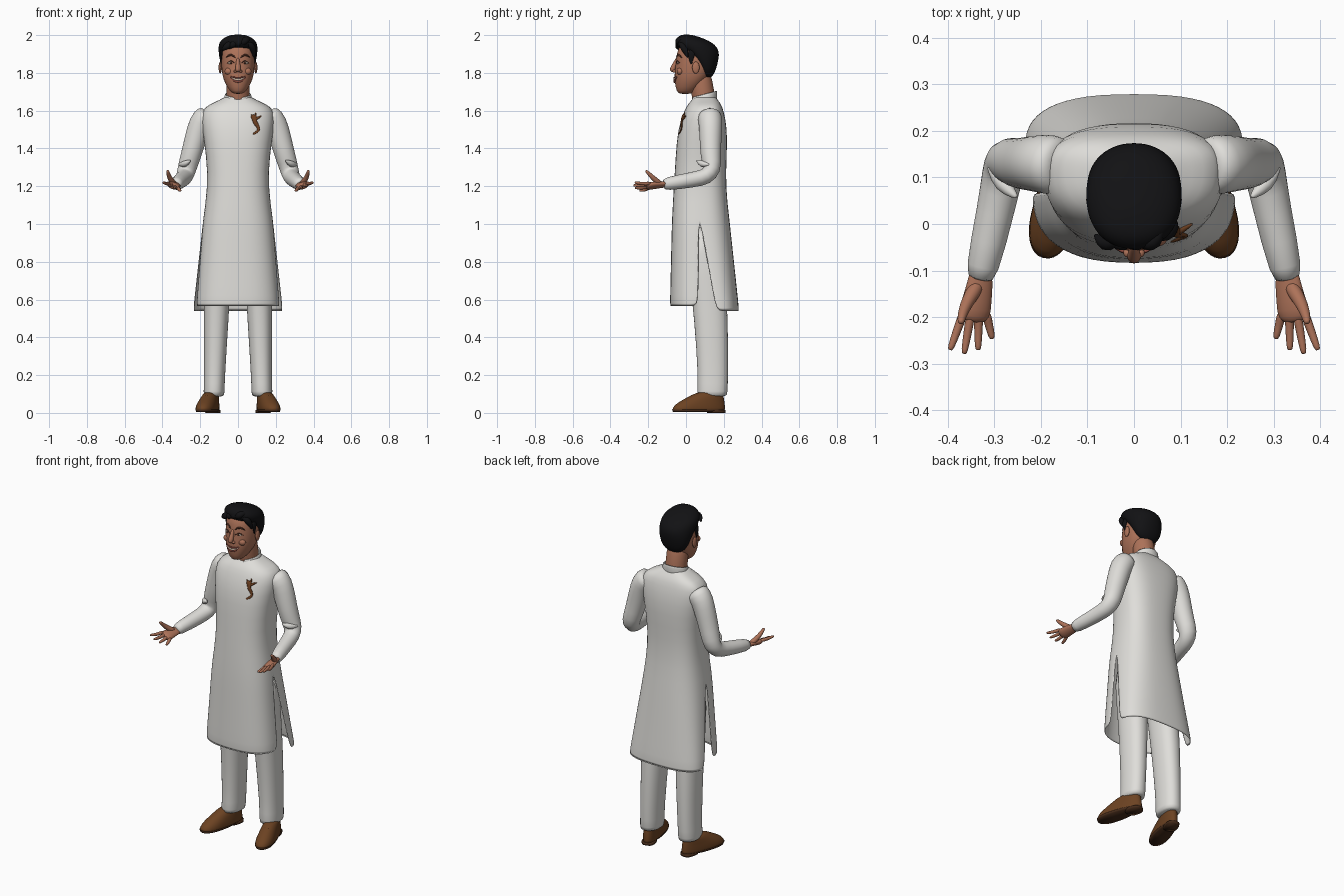
import bpy, bmesh
from math import sin, cos, pi, radians, copysign
from mathutils import Vector, Matrix
from mathutils.bvhtree import BVHTree

cube = bpy.data.objects.get("Cube")
if cube:
    bpy.data.objects.remove(cube, do_unlink=True)


def material(name, *rgb):
    mat = bpy.data.materials.new(name)
    mat.use_nodes = True
    mat.diffuse_color = (*rgb, 1)
    bsdf = next(node for node in mat.node_tree.nodes if node.type == 'BSDF_PRINCIPLED')
    bsdf.inputs["Base Color"].default_value = (*rgb, 1)
    bsdf.inputs["Roughness"].default_value = 0.8
    return mat


FABRIC = material("white fabric", .74, .73, .7)
SKIN = material("warm skin", .42, .17, .1)
HAIR = material("black hair", .006, .006, .007)
LEATHER = material("brown leather", .15, .055, .016)
SOLE = material("dark sole", .06, .024, .01)
BROW = material("brow brown", .07, .025, .015)
LIP = material("lip", .27, .07, .05)
TEETH = material("teeth", .6, .48, .38)
BROOCH = material("brooch bronze", .15, .05, .015)


def arc(section, start, end, count, power=1.0):
    """Part of a rounded section: height, half width, widest y, front y, back y."""
    z, width, middle, front, back = section
    points = []
    for i in range(count):
        angle = start + (end - start) * i / (count - 1)
        c, s = cos(angle), sin(angle)
        depth = back - middle if s > 0 else middle - front
        points.append(Vector((copysign(abs(c) ** power, c) * width,
                              middle + copysign(abs(s) ** power, s) * depth, z)))
    return points


def build(name, grids, mat, closed=True, levels=1, thickness=0):
    """Skin rows of points into one smooth object."""
    bm = bmesh.new()
    for rows in grids:
        verts = [[bm.verts.new(point) for point in row] for row in rows]
        count = len(verts[0])
        for low, high in zip(verts, verts[1:]):
            for i in range(count if closed else count - 1):
                j = (i + 1) % count
                bm.faces.new((low[i], low[j], high[j], high[i]))
        if closed:
            bm.faces.new(verts[0])
            bm.faces.new(verts[-1])
    bmesh.ops.remove_doubles(bm, verts=bm.verts, dist=.0002)
    bmesh.ops.recalc_face_normals(bm, faces=bm.faces)
    mesh = bpy.data.meshes.new(name)
    bm.to_mesh(mesh)
    bm.free()
    mesh.materials.append(mat)
    mesh.shade_smooth()
    ob = bpy.data.objects.new(name, mesh)
    bpy.context.collection.objects.link(ob)
    if thickness:
        solid = ob.modifiers.new("thickness", 'SOLIDIFY')
        solid.thickness, solid.offset = thickness, -1
    if levels:
        smooth = ob.modifiers.new("smooth", 'SUBSURF')
        smooth.levels = smooth.render_levels = levels
    return ob


def loft(name, sections, mat, count=24, power=1.0, place=Matrix(), levels=1):
    end = 2 * pi * (count - 1) / count
    rings = [[place @ point for point in arc(section, 0, end, count, power)] for section in sections]
    return build(name, [rings], mat, levels=levels)


def tube(name, points, start, end, mat, spindle=False, squash=1.0, up=(.2, .3, 1), tip=.6, count=12):
    """Tube tapering from start to end radius with rounded tips; squash thins it along up."""
    points = [Vector(point) for point in points]
    last = len(points) - 1
    side, rings = Vector(up), []
    for i, point in enumerate(points):
        along = (points[min(i + 1, last)] - points[max(i - 1, 0)]).normalized()
        side = (side - along * side.dot(along)).normalized()
        across = along.cross(side)
        t = i / last
        radius = start + (end - start) * t
        if spindle:
            radius *= 1 - .7 * (2 * t - 1) ** 2
        circle = [radius * (side * cos(2 * pi * k / count) * squash + across * sin(2 * pi * k / count))
                  for k in range(count)]
        ring = [point + offset for offset in circle]
        if i == 0:
            rings.append([point - along * radius * tip + offset / 2 for offset in circle])
        rings.append(ring)
        if i == last:
            rings.append([point + along * radius * tip + offset / 2 for offset in circle])
    return build(name, [rings], mat)


def blob(name, location, size, mat):
    steps = 8
    sections = []
    for k in range(steps + 1):
        radius = max(sin(pi * k / steps), .02)
        sections.append((-cos(pi * k / steps), radius, 0, -radius, radius))
    return loft(name, sections, mat, place=Matrix.LocRotScale(Vector(location), None, Vector(size)))


def front_of(ob):
    """Return a finder for points on the front of an object."""
    bpy.context.view_layer.update()
    tree = BVHTree.FromObject(ob, bpy.context.evaluated_depsgraph_get())

    def find(x, z, lift=0.0):
        hit = tree.ray_cast(Vector((x, -1, z)), Vector((0, 1, 0)))[0]
        return Vector((x, (hit.y if hit else 0) - lift, z))
    return find


def flare(top, hem, steps=4):
    """Sections running straight from one section down to another."""
    return [[a + (b - a) * k / steps for a, b in zip(top, hem)] for k in range(1, steps + 1)]


# Long tunic: shared upper body, then front and back panels parted by side slits
body = [(1.675, .066, .1, .045, .155), (1.655, .1, .11, .03, .17), (1.635, .15, .12, .01, .185),
        (1.6, .2, .12, -.01, .2), (1.5, .19, .1, -.045, .22), (1.36, .168, .08, -.055, .216),
        (1.2, .16, .08, -.065, .21), (1.03, .185, .07, -.075, .23)]
front_hem = (.56, .222, .066, -.086, 0)
back_hem = (.535, .24, .16, 0, .283)
front_panel = body + flare(body[-1], front_hem)
back_panel = body + flare(body[-1], back_hem)
tunic = build("tunic", [[arc(section, pi, 2 * pi, 15, .8) for section in front_panel],
                        [arc(section, 0, pi, 15, .75) for section in back_panel]],
              FABRIC, closed=False, thickness=.006)

# Stand collar, open in a notch at the throat
collar = []
for k in range(3):
    width, gap = .078 - .004 * k, 2 + 7 * k
    row = arc((1.64 + .025 * k, width, .1, .1 - width, .165), radians(gap - 90), radians(270 - gap), 25)
    for point in row:
        point.z += (point.y - .1) / 4
    collar.append(row)
build("collar", [collar], FABRIC, closed=False, thickness=.006)

# Neck, head and nose
tube("neck", [(0, .1, 1.6), (0, .09, 1.7), (0, .07, 1.8)], .062, .062, SKIN, count=16)
head = loft("head", [(1.688, .02, -.01, -.034, .03), (1.7, .042, 0, -.05, .05), (1.75, .072, .03, -.06, .1),
                     (1.79, .084, .045, -.062, .13), (1.84, .089, .05, -.055, .15),
                     (1.91, .088, .05, -.05, .16), (1.95, .075, .05, -.03, .14),
                     (1.97, .04, .05, .01, .1)], SKIN, count=28, power=.92)
face = front_of(head)
tube("nose", [(0, -.047, 1.875), (0, -.06, 1.845), (0, -.072, 1.815)], .008, .017, SKIN)


def arch(middle, half, z, rise, lift=0.0):
    """Arched row of points lying on the face."""
    return [face(middle + half * k / 3, z + rise * (1 - (k / 3) ** 2), lift) for k in range(-3, 4)]


# Smiling mouth
tube("teeth", arch(0, .04, 1.778, -.014), .009, .009, TEETH, spindle=True)
tube("upper_lip", arch(0, .042, 1.782, -.008, .003), .005, .005, LIP, spindle=True)
tube("lower_lip", arch(0, .042, 1.778, -.025, .003), .007, .007, LIP, spindle=True)

# Eyes, brows, cheek, ear and sideburn of the left side
blob("left_nostril", (.014, -.062, 1.809), (.009, .01, .008), SKIN)
blob("left_cheek", face(.047, 1.808, -.012), (.025, .018, .02), SKIN)
blob("left_eye", face(.037, 1.853, -.003), (.017, .005, .007), TEETH)
blob("left_iris", face(.036, 1.853, .001), (.006, .003, .006), BROW)
blob("left_ear", (.094, .052, 1.828), (.009, .02, .032), SKIN)
tube("left_eyelid", arch(.038, .02, 1.851, .012, .001), .003, .003, BROW, spindle=True)
tube("left_brow", arch(.039, .025, 1.881, .014, .001), .006, .006, BROW, spindle=True)
tube("left_sideburn", [(.088, .03, 1.91), (.091, .026, 1.875), (.09, .028, 1.85)],
     .022, .005, HAIR, squash=.4, up=(1, 0, 0))

# Sleeve with bent elbow
tube("left_sleeve", [(.16, .125, 1.575), (.2, .13, 1.54), (.225, .13, 1.45), (.25, .13, 1.36),
                     (.273, .14, 1.285), (.282, .11, 1.25), (.295, .04, 1.235), (.33, -.115, 1.21)],
     .068, .037, FABRIC, count=16, tip=.1)
tube("left_elbow_fold", [(.255, .06, 1.335), (.283, .085, 1.315), (.31, .12, 1.315)],
     .022, .022, FABRIC, spindle=True)

# Open hand, palm up, fingers fanned and thumb outward
tube("left_palm", [(.329, -.1, 1.21), (.331, -.13, 1.207), (.338, -.165, 1.205), (.344, -.2, 1.2)],
     .026, .039, SKIN, squash=.5, up=(.35, 0, -1), tip=.3)
for k, finger in enumerate(("index", "middle", "ring", "little")):
    base = Vector((.368 - .017 * k, -.195, 1.215 - .008 * k))
    reach = Vector((.026 - .0125 * k, .008 * (k - 1) ** 2 - .08, .004 - .006 * k))
    sag = Vector((0, 0, -.004))
    tube(f"left_{finger}_finger", [base, base + reach / 2 + sag, base + reach], .0108, .0075, SKIN)
tube("left_thumb", [(.338, -.135, 1.21), (.357, -.165, 1.235), (.368, -.19, 1.26), (.372, -.21, 1.28)],
     .018, .008, SKIN)

# Trouser leg leaning inward toward the hip
lean = Matrix.Translation((.13, 0, 0))
lean[0][2] = -.03
loft("left_trouser_leg", [(.085, .054, .14, .062, .216), (.1, .056, .14, .058, .22), (.2, .055, .14, .064, .224),
                          (.5, .066, .13, .043, .223), (.7, .07, .11, .02, .21), (1, .08, .09, -.02, .19)],
     FABRIC, power=.9, place=lean)

# Shoe, toe turned out
turn = Matrix.Translation((.157, .07, 0)) @ Matrix.Rotation(radians(15), 4, 'Z')
loft("left_shoe", [(.01, .048, -.05, -.144, .14), (.016, .05, -.05, -.147, .142), (.04, .05, -.04, -.14, .142),
                   (.07, .043, .01, -.09, .137), (.1, .038, .06, -.03, .13), (.112, .028, .07, 0, .12)],
     LEATHER, power=.9, place=turn)
loft("left_sole", [(.006, .046, -.05, -.143, .1), (.018, .05, -.05, -.148, .144)],
     SOLE, power=.9, place=turn, count=32, levels=0)
loft("left_heel", [(0, .037, .09, .045, .14), (.014, .038, .09, .045, .142)],
     SOLE, power=.7, place=turn, levels=0)
flap = [(-.036, -.01, .078), (-.015, -.045, .087), (.015, -.045, .087), (.036, -.01, .078)]
tube("left_shoe_flap", [turn @ Vector(point) for point in flap], .009, .009, LEATHER, spindle=True)

# Mirror every left part to the right
for ob in [ob for ob in bpy.context.collection.objects if ob.name.startswith("left_")]:
    twin = ob.copy()
    twin.name = ob.name.replace("left_", "right_")
    twin.data = ob.data.copy()
    twin.data.transform(Matrix.Diagonal((-1, 1, 1, 1)))
    twin.data.flip_normals()
    bpy.context.collection.objects.link(twin)

# Hair: swept-up cap, high over the brow and tapering to the nape
loft("hair", [(1.77, .035, .11, .08, .128), (1.79, .062, .11, .075, .146), (1.82, .085, .11, .068, .16),
              (1.88, .1, .09, .03, .175), (1.91, .103, .07, 0, .175), (1.935, .104, .055, -.042, .166),
              (1.96, .1, .04, -.058, .14), (1.98, .083, .02, -.052, .1), (1.997, .055, 0, -.036, .05),
              (2.003, .02, 0, -.015, .02)], HAIR, count=28, power=.95)
for k in range(4):
    x, z = .03 - .03 * k, 1.97 - .008 * k
    tube(f"fringe_lock_{k}", [(x + .03, -.01, z + .01), (x + .015, -.04, z + .006),
                              (x - .005, -.045, z - .008), (x - .022, -.025, z - .025)],
         .024, .018, HAIR, spindle=True)
tube("temple_lock", [(.04, -.03, 1.965), (.07, -.022, 1.95), (.083, -.005, 1.92), (.085, .008, 1.885)],
     .022, .018, HAIR, spindle=True)

# Curved brooch with a pointed crown on the left chest
chest = front_of(tunic)
curl = [(.08, 1.57), (.09, 1.55), (.09, 1.535), (.105, 1.52), (.112, 1.5), (.1, 1.487), (.082, 1.477)]
tube("brooch", [chest(x, z, .004) for x, z in curl], .015, .005, BROOCH, squash=.5, up=(0, 1, 0))
for k, (x, z) in enumerate(((.07, 1.58), (.094, 1.588), (.124, 1.572))):
    tube(f"brooch_point_{k}", [chest(.092, 1.555, .004), chest(x, z, .004)], .01, .003, BROOCH)
